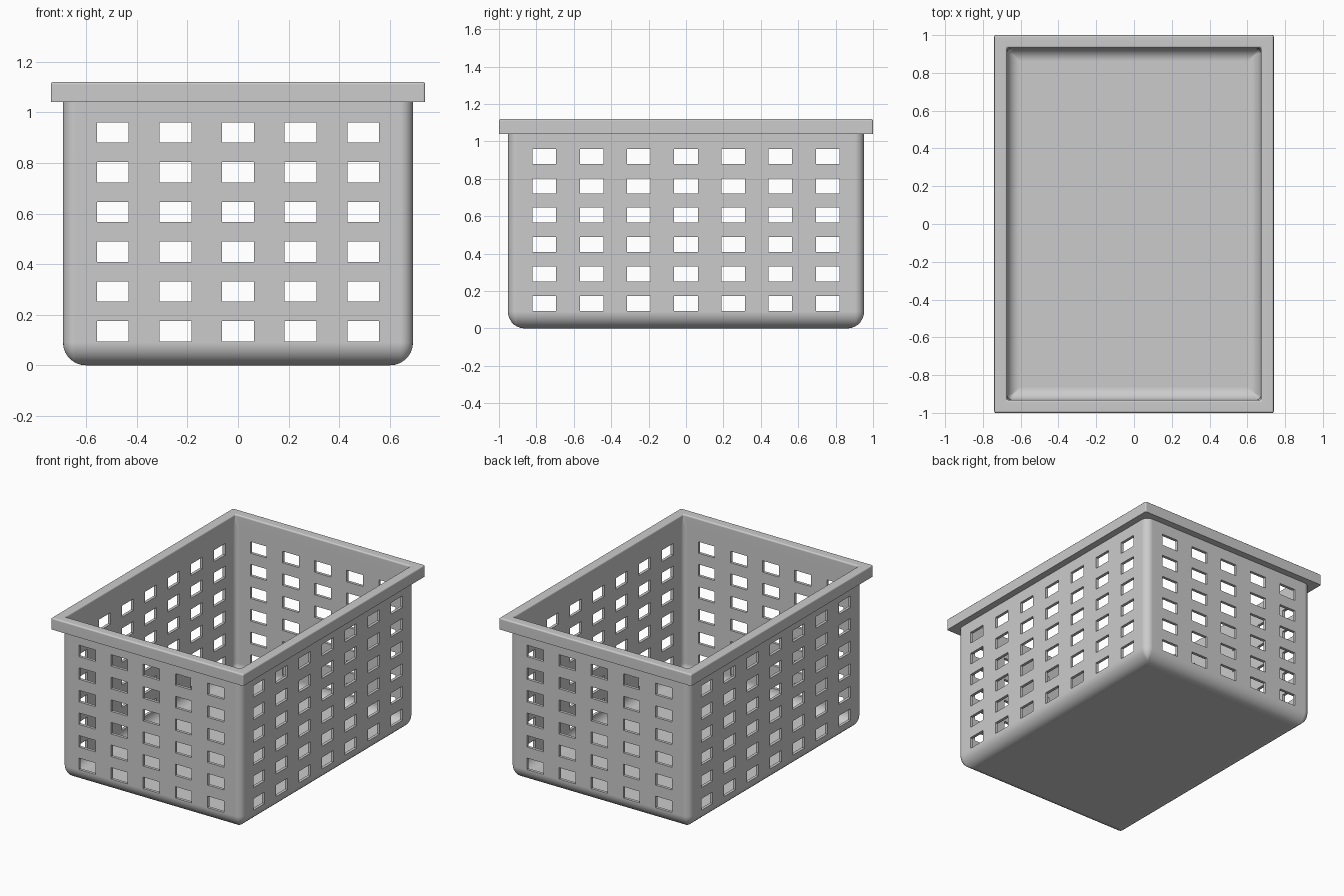
import bpy, bmesh
from math import sin, cos, pi, radians
from mathutils import Matrix, Vector

cube = bpy.data.objects.get("Cube")
if cube:
    bpy.data.objects.remove(cube, do_unlink=True)

# Overall sizes
HALF_X, HALF_Y = 0.74, 1.0
RIM_TOP, RIM_LOW = 1.12, 1.04
WALL_OUT, WALL_IN = 0.048, 0.068      # insets from the rim outline
FLOOR = 0.02
CORNER_STEPS = 6

plastic = bpy.data.materials.new("light grey plastic")
plastic.use_nodes = True
GREY = (0.6, 0.6, 0.6, 1)
plastic.diffuse_color = GREY
plastic.node_tree.nodes["Principled BSDF"].inputs["Base Color"].default_value = GREY


def rounded_ring(bm, inset, z, radius):
    """Rounded rectangle of vertices, inset from the rim outline."""
    hx, hy = HALF_X - inset - radius, HALF_Y - inset - radius
    ring = []
    for q, (sx, sy) in enumerate([(1, 1), (-1, 1), (-1, -1), (1, -1)]):
        for i in range(CORNER_STEPS + 1):
            a = (q + i / CORNER_STEPS) * pi / 2
            ring.append(bm.verts.new((sx * hx + radius * cos(a),
                                      sy * hy + radius * sin(a), z)))
    return ring


def fillet(wall_inset, base_z, r, corner, steps=7):
    """Profile points curving from the flat base up into the wall."""
    pts = []
    for i in range(steps + 1):
        a = i / steps * pi / 2
        inset = r * (1 - sin(a))
        pts.append((wall_inset + inset, base_z + r * (1 - cos(a)),
                    max(corner - inset, 0.006)))
    return pts


# Wall profile: outside base, up to the rim, over it, and down to the floor
b = 0.01
profile = fillet(WALL_OUT, 0, 0.09, 0.05)
profile += [(WALL_OUT, RIM_LOW, 0.05), (0, RIM_LOW, 0.008)]
for i in range(4):
    a = i / 3 * pi / 2
    profile.append((b * (1 - cos(a)), RIM_TOP - b * (1 - sin(a)), 0.008))
for i in range(4):
    a = i / 3 * pi / 2
    profile.append((WALL_IN - b * (1 - sin(a)), RIM_TOP - b * (1 - cos(a)), 0.008)
                   if i else (WALL_IN - b, RIM_TOP, 0.008))
profile.append((WALL_IN, RIM_LOW, 0.03))
profile += reversed(fillet(WALL_IN, FLOOR, 0.07, 0.03))

bm = bmesh.new()
rings = [rounded_ring(bm, *p) for p in profile]
for low, high in zip(rings, rings[1:]):
    n = len(low)
    for i in range(n):
        j = (i + 1) % n
        bm.faces.new((low[i], low[j], high[j], high[i]))
bm.faces.new(list(reversed(rings[0])))
bm.faces.new(rings[-1])
bmesh.ops.recalc_face_normals(bm, faces=bm.faces)
mesh = bpy.data.meshes.new("basket")
bm.to_mesh(mesh)
bm.free()
mesh.materials.append(plastic)
basket = bpy.data.objects.new("basket", mesh)
bpy.context.collection.objects.link(basket)

# Cutter blocks for the grid of openings in all four walls
HOLE_W, HOLE_H, DEPTH = 0.126, 0.08, 0.08
bm = bmesh.new()


def block(center, size):
    bmesh.ops.create_cube(bm, size=1, matrix=Matrix.Translation(center)
                          @ Matrix.Diagonal(Vector(size).to_4d()))


mid = (WALL_OUT + WALL_IN) / 2
for row in range(6):
    z = 0.134 + row * 0.1572
    for side in (-1, 1):
        for col in range(-2, 3):
            block((col * 0.2475, side * (HALF_Y - mid), z), (HOLE_W, DEPTH, HOLE_H))
        for col in range(-3, 4):
            block((side * (HALF_X - mid), col * 0.2525, z), (DEPTH, HOLE_W, HOLE_H))
mesh = bpy.data.meshes.new("opening_cutter")
bm.to_mesh(mesh)
bm.free()
mesh.materials.append(plastic)
cutter = bpy.data.objects.new("opening_cutter", mesh)
cutter.hide_render = True
bpy.context.collection.objects.link(cutter)

# Cut the openings, then smooth the rounded edges
bpy.ops.object.select_all(action='DESELECT')
bpy.context.view_layer.objects.active = basket
basket.select_set(True)
cut = basket.modifiers.new("openings", 'BOOLEAN')
cut.operation = 'DIFFERENCE'
cut.solver = 'EXACT'
cut.object = cutter
bpy.ops.object.modifier_apply(modifier=cut.name)
bpy.data.objects.remove(cutter, do_unlink=True)
bpy.ops.object.shade_smooth_by_angle(angle=radians(35))
weighted = basket.modifiers.new("even_shading", 'WEIGHTED_NORMAL')
weighted.keep_sharp = True
